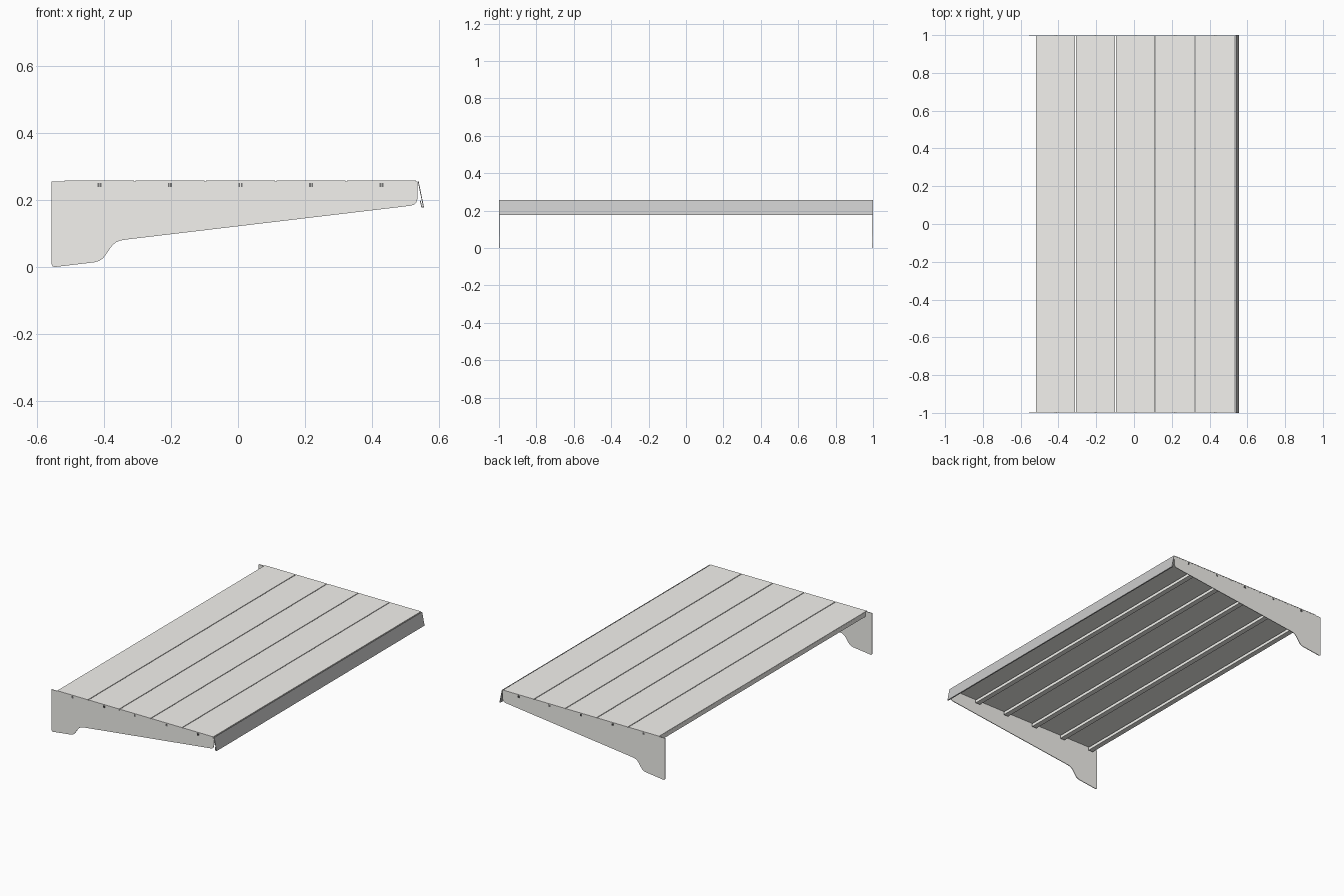
import bpy, bmesh

if "Cube" in bpy.data.objects:
    bpy.data.objects.remove(bpy.data.objects["Cube"])

def material(name, rgb):
    m = bpy.data.materials.new(name)
    m.diffuse_color = (*rgb, 1)
    m.use_nodes = True
    m.node_tree.nodes["Principled BSDF"].inputs["Base Color"].default_value = m.diffuse_color
    return m

PALE = material("pale_coating", (0.9, 0.895, 0.86))
DARK = material("dark_fixing", (0.18, 0.18, 0.18))

def make(name, verts, faces, mat):
    mesh = bpy.data.meshes.new(name)
    mesh.from_pydata(verts, [], faces)
    bm = bmesh.new()
    bm.from_mesh(mesh)
    bmesh.ops.recalc_face_normals(bm, faces=bm.faces)
    bm.to_mesh(mesh)
    bm.free()
    if mat:
        mesh.materials.append(mat)
    ob = bpy.data.objects.new(name, mesh)
    bpy.context.collection.objects.link(ob)
    return ob

def sheet(name, path, half_len, mat=None, thick=0.003):
    """Folded sheet: an xz path swept along y and thickened."""
    n = len(path)
    verts = [(x, y, z) for y in (-half_len, half_len) for x, z in path]
    faces = [(i, i + 1, n + i + 1, n + i) for i in range(n - 1)]
    ob = make(name, verts, faces, mat)
    mod = ob.modifiers.new("thickness", 'SOLIDIFY')
    mod.thickness = thick
    mod.offset = 0
    mod.use_even_offset = True
    return ob

def prism(name, outline, y0, y1, mat=None):
    """Solid plate: a closed xz outline extruded from y0 to y1."""
    n = len(outline)
    verts = [(x, y, z) for y in (y0, y1) for x, z in outline]
    faces = [tuple(range(n)), tuple(range(2 * n - 1, n - 1, -1))]
    faces += [(i, (i + 1) % n, n + (i + 1) % n, n + i) for i in range(n)]
    return make(name, verts, faces, mat)

TOP = 0.2565
BACK, PITCH, COUNT = -0.518, 0.211, 5

# side brackets with rounded corners and a stepped lower edge
bracket = [(-0.557, 0.255), (-0.557, 0.008), (-0.554, 0.002), (-0.547, 0.0),
           (-0.43, 0.014), (-0.415, 0.018), (-0.403, 0.026), (-0.377, 0.063),
           (-0.366, 0.073), (-0.353, 0.079), (-0.335, 0.082),
           (0.515, 0.183), (0.526, 0.186), (0.533, 0.193), (0.536, 0.203),
           (0.537, 0.255)]
for side, tag in ((-1, "front"), (1, "back")):
    prism(tag + "_bracket", bracket, side * 0.994, side * 0.998, PALE)

for i in range(COUNT):
    x0 = BACK + i * PITCH
    x1 = x0 + PITCH - 0.006
    # roof plank, with its folded stiffening rib along the back edge
    sheet(f"plank_{i+1}", [(x0, TOP), (x1, TOP), (x1, TOP - 0.008)], 0.999, PALE)
    sheet(f"plank_rib_{i+1}", [(x0 + 0.0015, TOP - 0.002), (x0 + 0.0015, 0.229),
                               (x0 + 0.03, 0.229), (x0 + 0.03, 0.246)], 0.985, PALE)
    # paired fixing tabs on the outside of each bracket
    xc = x0 + PITCH / 2 - 0.002
    for side, tag in ((-1, "front"), (1, "back")):
        for k, dx in enumerate((-0.0035, 0.0035)):
            box = [(xc + dx + a * 0.0025, 0.245 + b * 0.006)
                   for a, b in ((-1, -1), (1, -1), (1, 1), (-1, 1))]
            prism(f"{tag}_tab_{i+1}_{k+1}", box, side * 0.996, side * 1.0, DARK)

# sloping fascia with a hemmed lower edge, left plain grey
sheet("fascia", [(0.5385, TOP), (0.5545, 0.179),
                 (0.549, 0.179), (0.545, 0.198)], 1.0, None, 0.0025)
